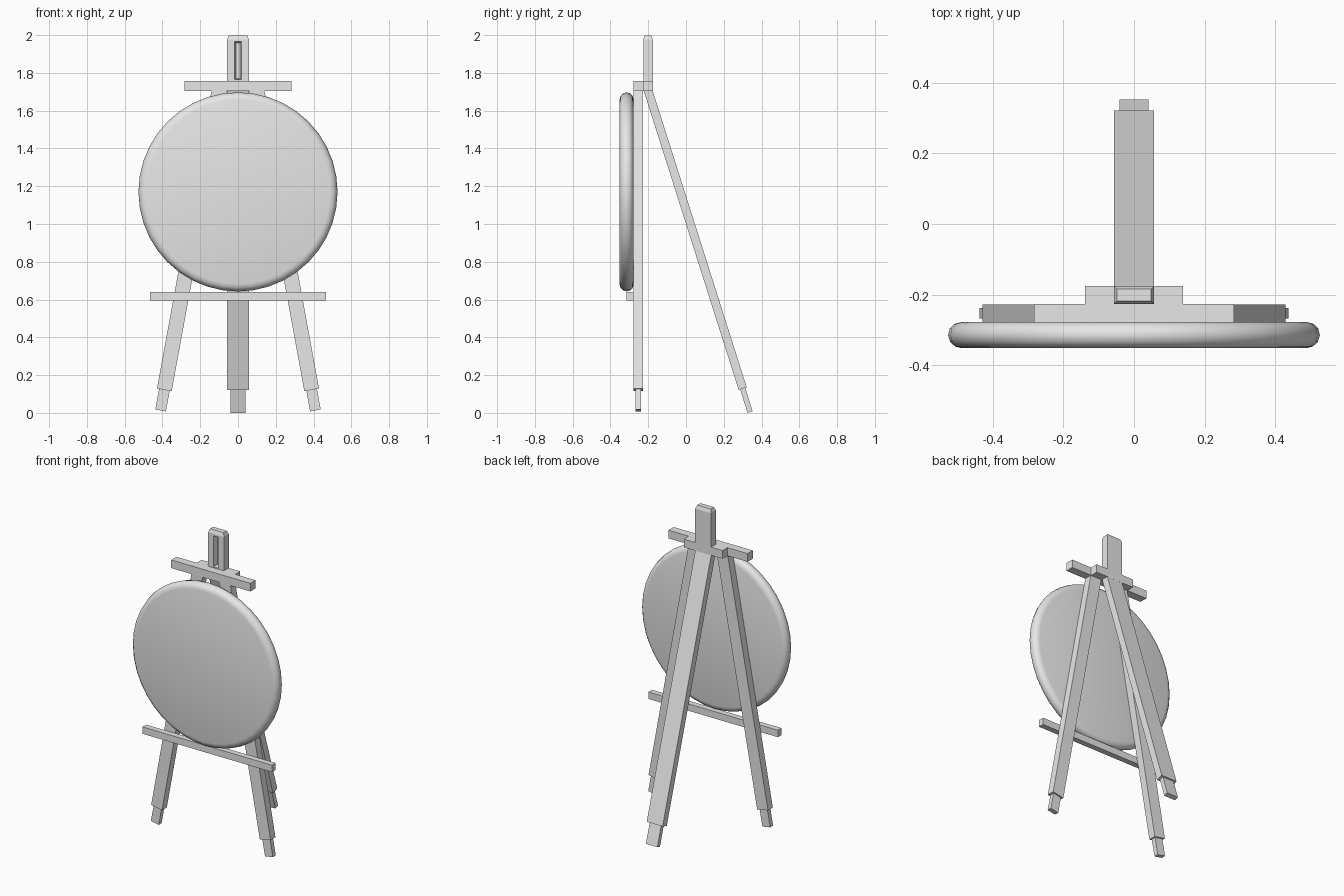
import bpy, bmesh, math
from mathutils import Vector

default = bpy.data.objects.get("Cube")
if default:
    bpy.data.objects.remove(default, do_unlink=True)

GREY = (0.8, 0.8, 0.8, 1.0)
mat = bpy.data.materials.new("plain grey")
mat.use_nodes = True
mat.diffuse_color = GREY
mat.node_tree.nodes["Principled BSDF"].inputs["Base Color"].default_value = GREY


def finish(name, bm):
    bmesh.ops.recalc_face_normals(bm, faces=bm.faces[:])
    me = bpy.data.meshes.new(name)
    bm.to_mesh(me)
    bm.free()
    me.materials.append(mat)
    ob = bpy.data.objects.new(name, me)
    bpy.context.collection.objects.link(ob)
    return ob


def box_mesh(lo, hi):
    bm = bmesh.new()
    bmesh.ops.create_cube(bm, size=1)
    for v in bm.verts:
        v.co = Vector([a if c < 0 else b for a, b, c in zip(lo, hi, v.co)])
    return bm


def box(name, lo, hi):
    return finish(name, box_mesh(lo, hi))


def beam(name, head, foot, width, depth):
    """Sloping bar: level cut at the head, square cut at the foot."""
    head, foot = Vector(head), Vector(foot)
    d = (foot - head).normalized()
    u, v = [(a - d * a.dot(d)).normalized() for a in (Vector((1, 0, 0)), Vector((0, 1, 0)))]
    bm = bmesh.new()
    bmesh.ops.create_cube(bm, size=1)
    for vert in bm.verts:
        x, y, z = vert.co
        p = (head if z > 0 else foot) + u * x * width + v * y * depth
        if z > 0:
            p -= d * ((p.z - head.z) / d.z)
        vert.co = p
    return finish(name, bm)


# Legs with narrower feet
TOP = 1.705
for side, s in (("left", 1), ("right", -1)):
    beam(f"{side}_front_leg", (s * 0.1, -0.253, TOP), (s * 0.39, -0.253, 0.122), 0.079, 0.05)
    beam(f"{side}_front_foot", (s * 0.375, -0.253, 0.2), (s * 0.41, -0.253, 0.013), 0.057, 0.03)
beam("rear_leg", (0, -0.2, TOP), (0, 0.3, 0.129), 0.114, 0.045)
beam("rear_foot", (0, 0.278, 0.2), (0, 0.339, 0.0045), 0.082, 0.028)

# Head block, clamp bar and tray
box("head_block", (-0.139, -0.226, TOP), (0.139, -0.176, 1.758))
box("clamp_bar", (-0.284, -0.279, TOP), (0.284, -0.226, 1.758))
box("tray", (-0.465, -0.315, 0.595), (0.465, -0.278, 0.64))

# Top post with chamfered cap and grooved front
bm = box_mesh((-0.057, -0.226, 1.75), (0.057, -0.176, 1.978))
bm.faces.ensure_lookup_table()
cap = max(bm.faces, key=lambda f: f.normal.z if f.normal.length else f.calc_center_median().z)
cap = max(bm.faces, key=lambda f: f.calc_center_median().z)
front = min(bm.faces, key=lambda f: f.calc_center_median().y)
bm.normal_update()
bmesh.ops.inset_individual(bm, faces=[cap], thickness=0.012, depth=0)
for v in cap.verts:
    v.co.z = 2.0
for half, low, high, y in ((0.019, 1.765, 1.965, -0.226), (0.011, 1.77, 1.957, -0.196)):
    bmesh.ops.inset_individual(bm, faces=[front], thickness=0.005, depth=0)
    mid = front.calc_center_median()
    for v in front.verts:
        v.co = (math.copysign(half, v.co.x), y, low if v.co.z < mid.z else high)
finish("post", bm)

# Round panel with a softly rounded rim
profile = [(0, -0.352), (0.488, -0.352), (0.507, -0.347), (0.521, -0.334), (0.527, -0.315),
           (0.522, -0.296), (0.509, -0.283), (0.49, -0.278), (0, -0.278)]
bm = bmesh.new()
verts = [bm.verts.new((r, y, 1.17)) for r, y in profile]
edges = [bm.edges.new(pair) for pair in zip(verts, verts[1:])]
bmesh.ops.spin(bm, geom=verts + edges, cent=(0, 0, 1.17), axis=(0, 1, 0),
               angle=math.tau, steps=40, use_duplicate=False)
bmesh.ops.remove_doubles(bm, verts=bm.verts[:], dist=0.0005)
panel = finish("round_panel", bm)
bpy.ops.object.select_all(action="DESELECT")
panel.select_set(True)
bpy.context.view_layer.objects.active = panel
bpy.ops.object.shade_smooth_by_angle(angle=math.radians(40))
